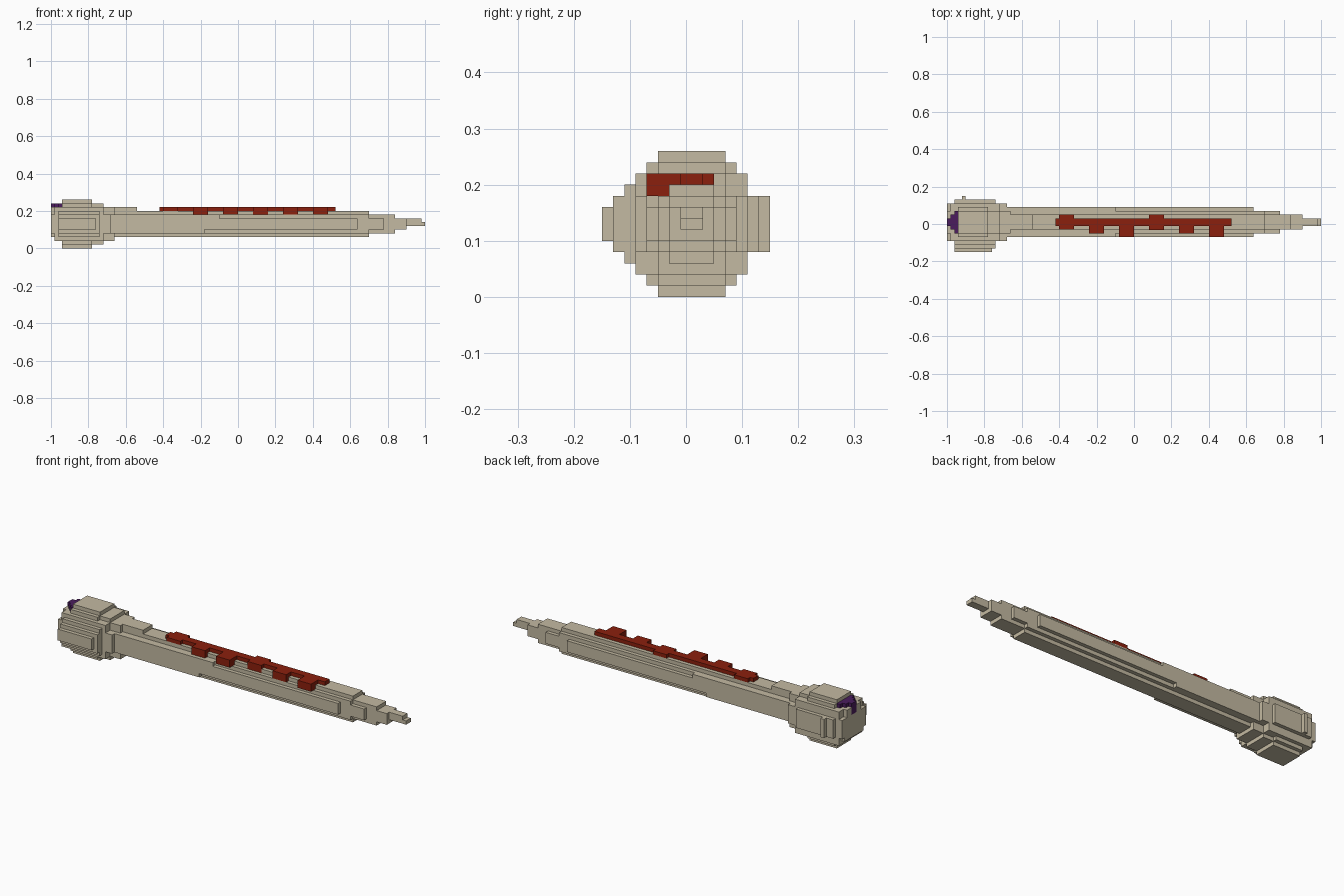
import bpy
import bmesh
from mathutils import Matrix, Vector

cube = bpy.data.objects.get("Cube")
if cube:
    bpy.data.objects.remove(cube, do_unlink=True)

UNIT = 0.02                            # edge of one building block
AXIS = Vector((0, 0.01, 0.13))         # centre line of the shaft


def material(name, colour):
    mat = bpy.data.materials.new(name)
    mat.use_nodes = True
    mat.diffuse_color = (*colour, 1)
    mat.node_tree.nodes["Principled BSDF"].inputs["Base Color"].default_value = (*colour, 1)
    return mat


bone = material("bone", (0.55, 0.49, 0.36))
red = material("dark red", (0.26, 0.014, 0.004))
purple = material("dark purple", (0.07, 0.012, 0.11))


def part(name, mat, blocks):
    """Blocks: x start, x end, half width, half height, then optional y and z offset."""
    bm = bmesh.new()
    for start, end, wide, high, *offset in blocks:
        y, z = offset or (0, 0)
        size = Vector((end - start, 2 * wide, 2 * high)) * UNIT
        centre = AXIS + Vector(((start + end) / 2, y, z)) * UNIT
        placement = Matrix.Translation(centre) @ Matrix.Diagonal(size).to_4x4()
        bmesh.ops.create_cube(bm, size=1, matrix=placement)
    mesh = bpy.data.meshes.new(name)
    bm.to_mesh(mesh)
    bm.free()
    mesh.materials.append(mat)
    bpy.context.collection.objects.link(bpy.data.objects.new(name, mesh))


# Long shaft: rounded section built from crossed blocks
part("shaft", bone, [
    (-40, 35, 2, 3.5),
    (-40, 35, 3, 2.5),
    (-40, 32, 4, 1.5),
    (-40, -9, 4, 1, 0, -1.5),
    (-40, -5, 4, 1, 0, 1.5),
])

# Stepped point
part("tip", bone, [
    (35, 39, 3, 1.5),
    (35, 42, 2, 2.5),
    (42, 45, 2, 1.5),
    (45, 49, 1, 1, 0, 0.5),
    (49, 50, 1, 0.5),
])

# Round stepped head with its collar
part("head", bone, [
    (-47, -39, 3, 6.5),
    (-47, -36, 3, 5.5),
    (-47, -39, 4, 5.5),
    (-49, -36, 5, 4.5),
    (-48, -37, 5.5, 3.5, -0.5, 0),
    (-48, -37, 6.5, 2.5, -0.5, 0),
    (-50, -34, 5, 2.5),
    (-36, -33, 3, 4.5),
])

# End face, with a slot left for the inlay
part("end_face", bone, [(-50, -49, 4, 3, 0, -0.5)]
     + [(-50, -49, 1, 1, side * 2, 3.5) for side in (-1, 1)])

# Raised plates around the head
part("collar_plate", bone, [(-36, -27, 2, 0.5, 0, 4)])
part("front_pad", bone, [(-48, -38, 0.5, 1.5, -7.5, 0)])
part("back_ridge", bone, [(-46, -45, 0.5, 2.5, 6.5, 0)])

# Purple wedge running over the edge of the head
part("wedge_inlay", purple,
     [(-51 + step, -50 + step, step, 0.5, 0, 5) for step in (1, 2, 3)]
     + [(-50, -49, 1, 1, 0, 3.5)])

# Red spine along the top, with cross bars and drooping tabs
part("red_spine", red, [(-21, 26, 1, 0.5, 0, 4)])
part("cross_bars", red, [(x, x + 4, 2, 0.5, 0, 4) for x in (-20, 4)]
     + [(4, 8, 0.1, 1, -2, 3.5)])
part("side_tabs", red,
     [(x, x + 4, reach / 2, 0.5, -reach / 2, 4)
      for x, reach in ((-12, 3), (-4, 4), (12, 3), (20, 4))]
     + [(x, x + 4, drop / 2, 1, -2 - drop / 2, 3.5)
        for x, drop in ((-12, 1), (-4, 2), (12, 1), (20, 2))])
